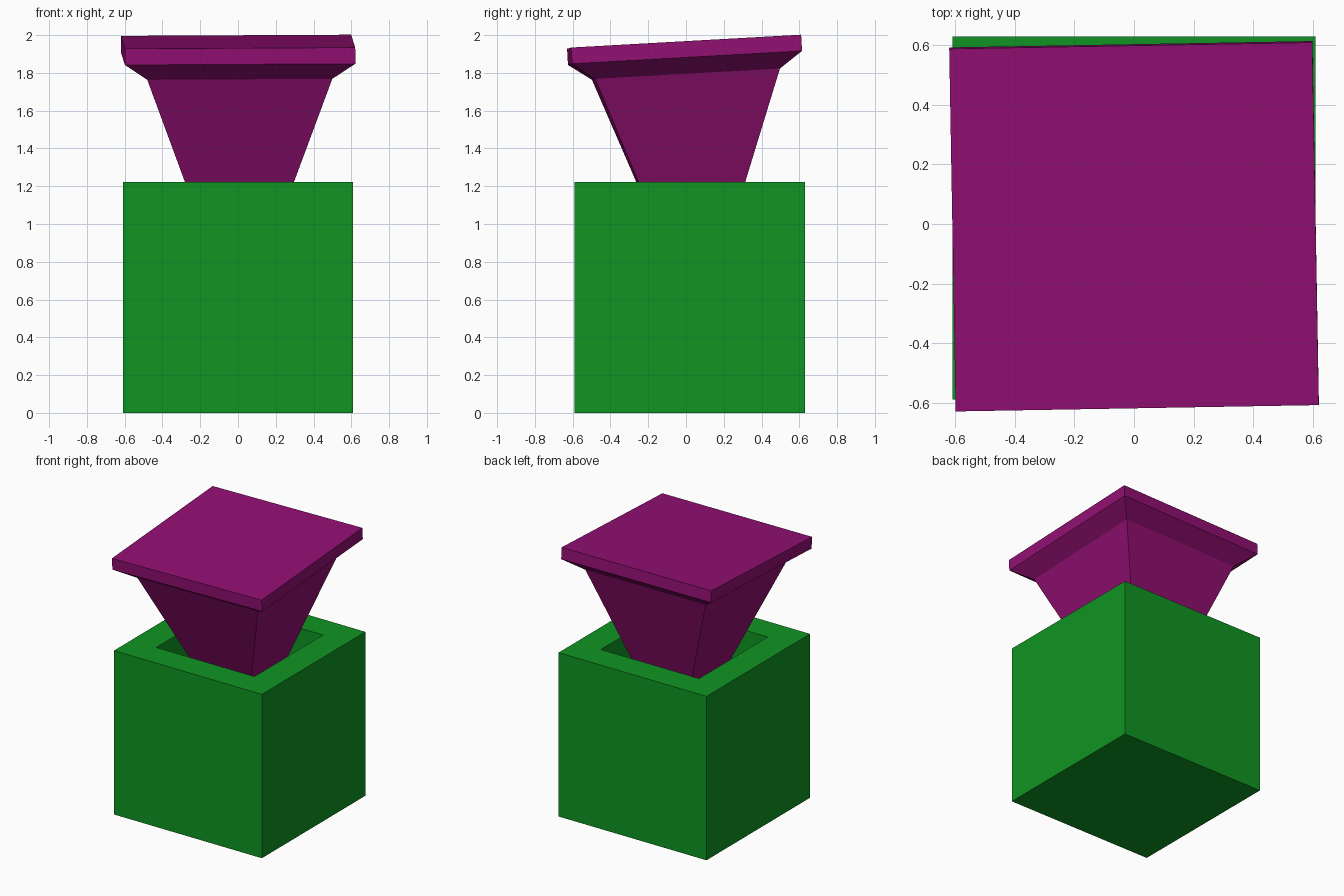
import bpy, bmesh
from math import radians

if "Cube" in bpy.data.objects:
    bpy.data.objects.remove(bpy.data.objects["Cube"])


def material(name, rgb):
    m = bpy.data.materials.new(name)
    m.diffuse_color = (*rgb, 1)
    m.use_nodes = True
    m.node_tree.nodes["Principled BSDF"].inputs["Base Color"].default_value = m.diffuse_color
    return m


def stack(name, levels, mat):
    """Closed solid skinned through square rings given as (half width, z)."""
    bm = bmesh.new()
    rings = [[bm.verts.new((sx * h, sy * h, z))
              for sx, sy in ((-1, -1), (1, -1), (1, 1), (-1, 1))]
             for h, z in levels]
    for a, b in zip(rings, rings[1:]):
        for i in range(4):
            j = (i + 1) % 4
            bm.faces.new((a[i], a[j], b[j], b[i]))
    bm.faces.new(rings[0][::-1])
    bm.faces.new(rings[-1])
    bmesh.ops.recalc_face_normals(bm, faces=bm.faces)
    mesh = bpy.data.meshes.new(name)
    bm.to_mesh(mesh)
    bm.free()
    mesh.materials.append(mat)
    obj = bpy.data.objects.new(name, mesh)
    bpy.context.collection.objects.link(obj)
    return obj


green = material("green", (0.005, 0.30, 0.016))
purple = material("purple", (0.29, 0.005, 0.17))

# Thick-walled open box: outer wall, rim, inner wall, floor
box = stack("open_box", [(0.61, 0), (0.61, 1.222), (0.405, 1.222), (0.405, 0.2)], green)
box.location = (0, 0.02, 0)

# Slightly tilted stopper: tapered plug, flared collar, flat cap
stopper = stack("tapered_stopper",
                [(0.19, -1.0), (0.49, -0.172), (0.61, -0.086), (0.61, 0)], purple)
stopper.location = (0, -0.01, 1.965)
stopper.rotation_euler = (radians(3.2), radians(-0.3), radians(1.0))
